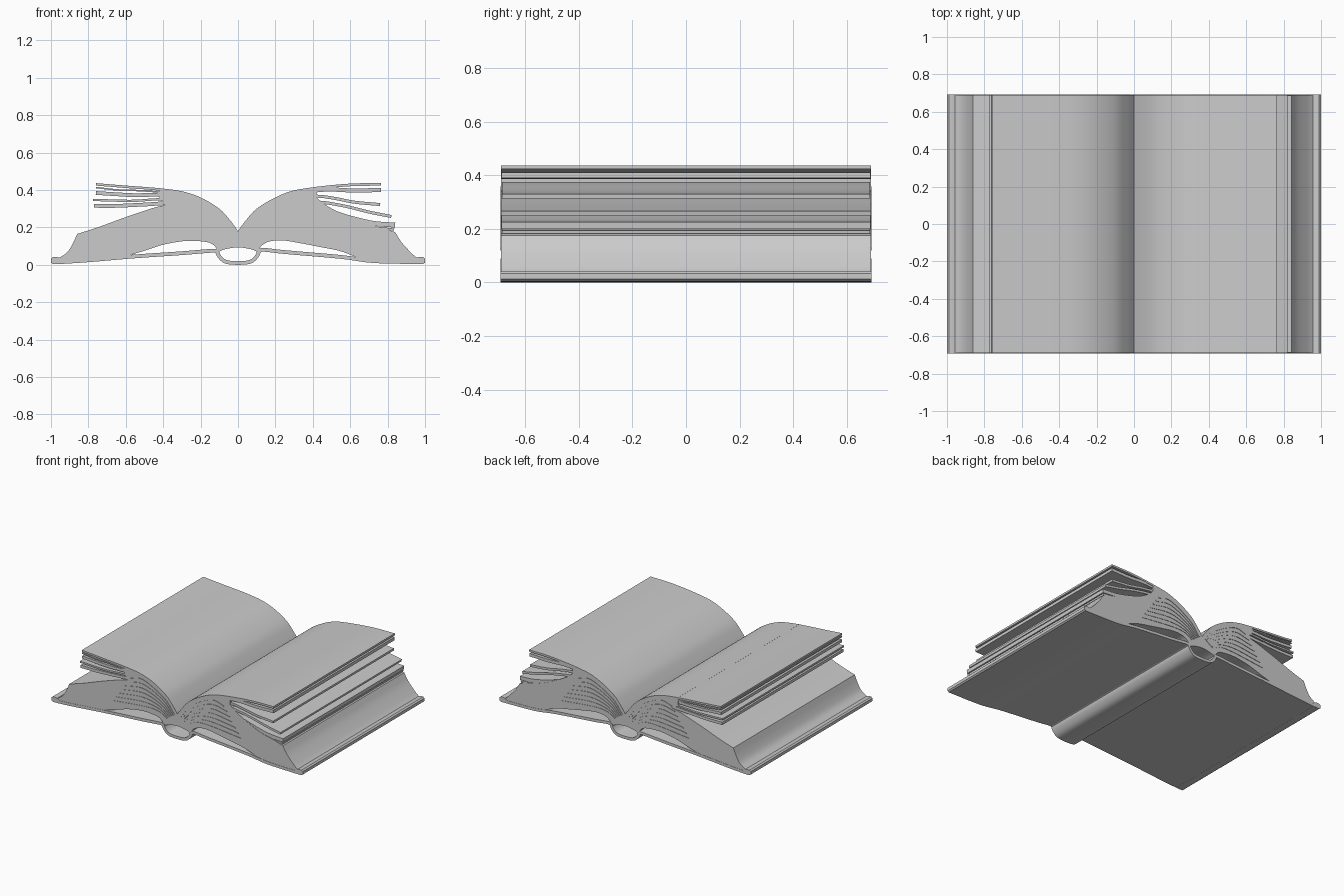
import bpy, bmesh, math
from mathutils import Vector

if "Cube" in bpy.data.objects:
    bpy.data.objects.remove(bpy.data.objects["Cube"])

HALF = 0.69  # half the book height along y
paper = bpy.data.materials.new("light_grey_paper")
paper.diffuse_color = (0.6, 0.6, 0.6, 1)
paper.use_nodes = True
paper.node_tree.nodes["Principled BSDF"].inputs["Base Color"].default_value = paper.diffuse_color


def smooth(pts, n=5):
    """Catmull-Rom curve through the points."""
    p = [Vector(q) for q in pts]
    p = [2 * p[0] - p[1]] + p + [2 * p[-1] - p[-2]]
    out = []
    for a, b, c, d in zip(p, p[1:], p[2:], p[3:]):
        for i in range(n):
            t = i / n
            out.append(0.5 * (2 * b + (c - a) * t + (2 * a - 5 * b + 4 * c - d) * t * t
                              + (3 * b - a - 3 * c + d) * t ** 3))
    return out + [p[-2]]


def band(path, w):
    """Outline of a strip of width w around a path."""
    up, down = [], []
    for i, p in enumerate(path):
        t = (path[min(i + 1, len(path) - 1)] - path[max(i - 1, 0)]).normalized()
        n = Vector((-t.y, t.x)) * w / 2
        up.append(p + n)
        down.append(p - n)
    return up + down[::-1]


def extrude(name, outline, half=HALF):
    """Extrude an x-z outline along y."""
    bm = bmesh.new()
    face = bm.faces.new([bm.verts.new((p[0], -half, p[1])) for p in outline])
    ext = bmesh.ops.extrude_face_region(bm, geom=[face])
    bmesh.ops.translate(bm, vec=(0, 2 * half, 0),
                        verts=[v for v in ext["geom"] if isinstance(v, bmesh.types.BMVert)])
    bmesh.ops.recalc_face_normals(bm, faces=bm.faces)
    bmesh.ops.triangulate(bm, faces=[f for f in bm.faces if len(f.verts) > 4])
    me = bpy.data.meshes.new(name)
    bm.to_mesh(me)
    bm.free()
    me.materials.append(paper)
    ob = bpy.data.objects.new(name, me)
    bpy.context.collection.objects.link(ob)
    bpy.context.view_layer.objects.active = ob
    ob.select_set(True)
    bpy.ops.object.shade_smooth_by_angle(angle=math.radians(35))
    ob.select_set(False)
    return ob


def side(pts, s):
    return [(s * x, z) for x, z in pts]


# Curves from the gutter outwards, written for positive x
top = {-1: [(0, .18), (.04, .235), (.1, .30), (.2, .36), (.3, .393), (.42, .41)],
       1: [(0, .18), (.04, .235), (.1, .30), (.2, .36), (.3, .398), (.42, .415)]}
# Upper outline of the solid page block where the loose leaves part from it
upper = {-1: [(.42, .345), (.37, .325), (.45, .305), (.6, .255), (.75, .2), (.86, .165)],
         1: [(.42, .36), (.46, .325), (.55, .275), (.66, .225), (.76, .2), (.84, .175)]}
# Fore edge slope down to the cover
fore = {-1: [(.86, .165), (.885, .11), (.915, .065), (.96, .035), (.96, .02), (.8, .025)],
        1: [(.84, .175), (.875, .12), (.93, .06), (.96, .035), (.96, .02), (.8, .02)]}
# Underside of the block, arched above the cover
under = {-1: [(.62, .04), (.5, .075), (.44, .095), (.38, .112), (.27, .128), (.17, .122), (.13, .105), (.11, .08)],
         1: [(.66, .03), (.55, .072), (.44, .095), (.33, .116), (.24, .13), (.17, .125), (.13, .105), (.11, .08)]}
# Loose leaves: (path, thickness)
leaves = {
    -1: [([(.2, .352), (.3, .383), (.42, .403), (.6, .417), (.76, .43)], .013),
         ([(.25, .355), (.4, .385), (.52, .396), (.64, .4), (.76, .413)], .008),
         ([(.25, .34), (.4, .372), (.55, .372), (.65, .377), (.76, .384)], .02),
         ([(.25, .33), (.4, .35), (.55, .342), (.65, .343), (.775, .347)], .012),
         ([(.2, .3), (.35, .328), (.5, .322), (.65, .315), (.77, .315)], .02)],
    1: [([(.2, .352), (.3, .389), (.42, .41), (.6, .427), (.765, .43)], .014),
        ([(.25, .355), (.4, .395), (.5, .402), (.62, .397), (.765, .4)], .022),
        ([(.25, .33), (.4, .365), (.5, .358), (.62, .335), (.76, .322)], .016),
        ([(.25, .3), (.4, .335), (.55, .318), (.7, .282), (.82, .258)], .016),
        ([(.3, .27), (.45, .29), (.6, .25), (.72, .222), (.84, .212)], .026),
        ([(.3, .25), (.45, .26), (.6, .225), (.72, .202), (.835, .188)], .012)]}

for s, label in ((-1, "left"), (1, "right")):
    # Solid page block
    block = smooth(top[s]) + smooth(upper[s]) + smooth(fore[s][:4])[1:]
    block += [Vector(p) for p in fore[s][4:]] + smooth(under[s]) + [Vector((0, .1))]
    extrude(label + "_page_block", side(block, s))
    # Loose leaves fanned above the block
    for i, (path, w) in enumerate(leaves[s]):
        extrude(f"{label}_leaf_{i + 1}", band([Vector(p) for p in side(smooth(path), s)], w), HALF - .002 * (i % 3))
    # Fine page bundles showing as ridges on the block ends
    for i in range(7):
        t = (i + .5) / 7
        start = Vector((.02 + .07 * t, .17 - .05 * t))
        mid = Vector((.1 + .06 * t, .27 - .12 * t))
        far = Vector((.27, .365 - .22 * t))
        end = Vector((.36 + .16 * t, .35 - .23 * t))
        path = smooth([start, mid, far, end])
        extrude(f"{label}_page_ridge_{i + 1}", band([Vector(p) for p in side(path, s)], .009), HALF + .003)
    # Cover board with a rounded outer lip
    board = smooth([(.11, .072), (.14, .08), (.25, .068), (.55, .042), (.72, .02), (.95, .014)]) if s > 0 else \
        smooth([(.11, .072), (.14, .075), (.3, .062), (.55, .045), (.8, .024), (.95, .014)])
    extrude(label + "_cover", band([Vector(p) for p in side(board, s)], .02), HALF + .002)
    lip = [(.94, .004), (.99, .004), (1, .012), (1, .033), (.99, .041), (.965, .041), (.94, .03)]
    extrude(label + "_cover_lip", side(lip, s), HALF + .002)

# Hollow spine: curved shell below and a lining under the page block
shell = smooth([(-.115, .08), (-.1, .045), (-.065, .016), (0, .01),
                (.065, .016), (.1, .045), (.115, .08)])
extrude("spine_shell", band(shell, .02), HALF + .002)
lining = smooth([(-.115, .075), (-.07, .093), (0, .103), (.07, .093), (.115, .075)])
extrude("spine_lining", band(lining, .02), HALF)
